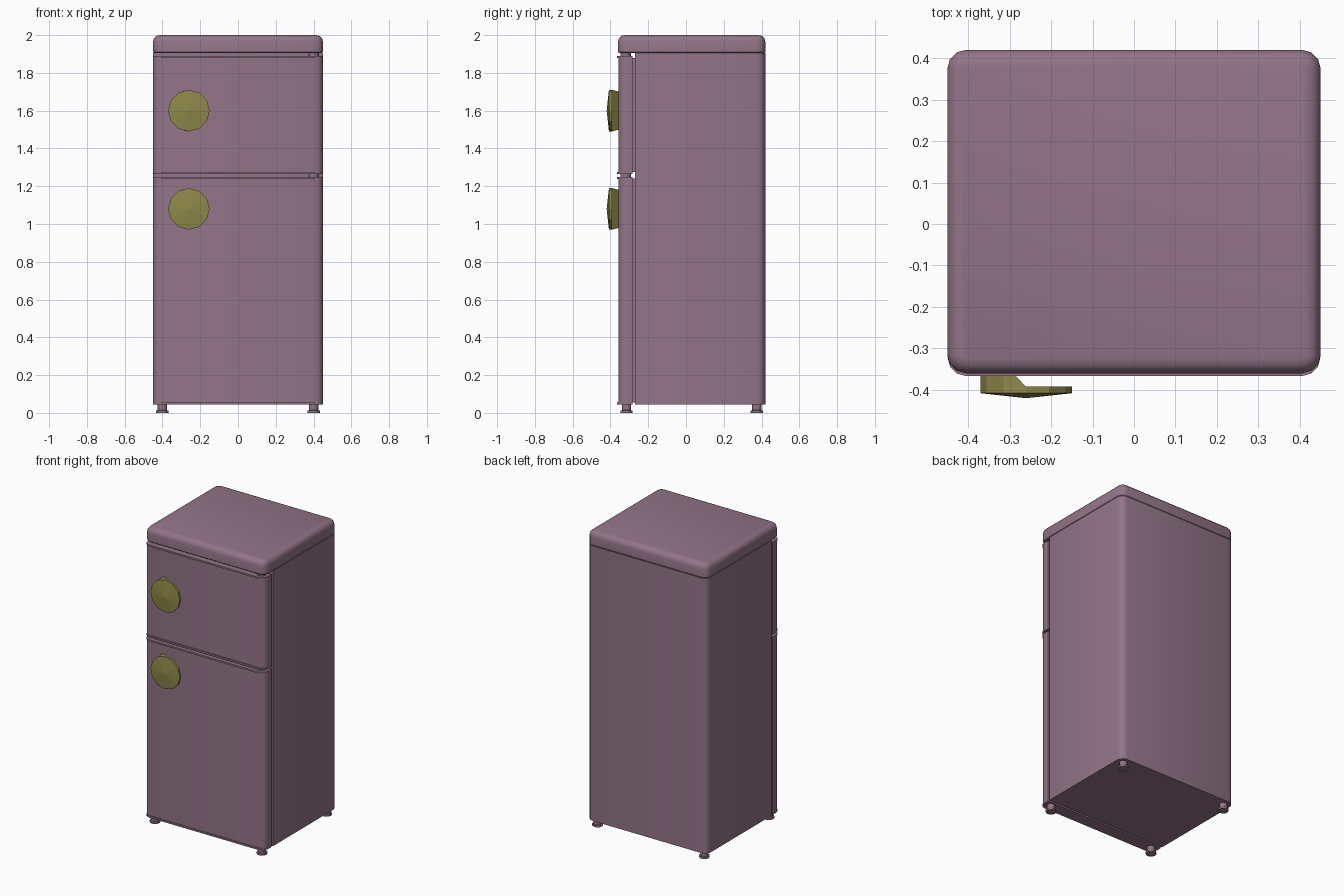
import bpy, bmesh, math

if "Cube" in bpy.data.objects:
    bpy.data.objects.remove(bpy.data.objects["Cube"])


def material(name, rgb):
    m = bpy.data.materials.new(name)
    m.diffuse_color = (*rgb, 1)
    m.use_nodes = True
    m.node_tree.nodes["Principled BSDF"].inputs["Base Color"].default_value = m.diffuse_color
    return m


MAUVE = material("mauve enamel", (0.29, 0.178, 0.245))
OLIVE = material("olive brass", (0.275, 0.25, 0.068))


def finish(name, rings, mat, smooth=True):
    """Skin a stack of equal-length rings and cap both ends."""
    bm = bmesh.new()
    loops = [[bm.verts.new(p) for p in r] for r in rings]
    n = len(loops[0])
    for a, b in zip(loops, loops[1:]):
        for i in range(n):
            j = (i + 1) % n
            bm.faces.new((a[i], a[j], b[j], b[i]))
    bm.faces.new(loops[0][::-1])
    bm.faces.new(loops[-1])
    bmesh.ops.remove_doubles(bm, verts=bm.verts, dist=1e-5)
    bmesh.ops.recalc_face_normals(bm, faces=bm.faces)
    me = bpy.data.meshes.new(name)
    bm.to_mesh(me)
    bm.free()
    me.materials.append(mat)
    ob = bpy.data.objects.new(name, me)
    bpy.context.collection.objects.link(ob)
    if smooth:
        bpy.ops.object.select_all(action='DESELECT')
        ob.select_set(True)
        bpy.context.view_layer.objects.active = ob
        bpy.ops.object.shade_smooth_by_angle(angle=math.radians(35))
    return ob


def plan(hx, y0, y1, rf, rb, z, inset=0.0, seg=3):
    """Rounded rectangle seen from above: rf front radius, rb back radius."""
    pts = []
    for sx, yc, sy, r, start in ((1, y1, 1, rb, 0), (-1, y1, 1, rb, 90),
                                 (-1, y0, -1, rf, 180), (1, y0, -1, rf, 270)):
        q = max(r - inset, 0.0005)
        cx, cy = sx * (hx - inset - q), yc - sy * (inset + q)
        for k in range(seg + 1):
            a = math.radians(start + 90 * k / seg)
            pts.append((cx + q * math.cos(a), cy + q * math.sin(a), z))
    return pts


def slab(name, hx, y0, y1, rf, rb, layers):
    return finish(name, [plan(hx, y0, y1, rf, rb, z, i) for z, i in layers], MAUVE)


def turned(name, x, y, profile, n=12):
    rings = [[(x + r * math.cos(2 * math.pi * k / n),
               y + r * math.sin(2 * math.pi * k / n), z) for k in range(n)]
             for z, r in profile]
    return finish(name, rings, MAUVE)


# cabinet and overhanging rounded top
slab("cabinet", 0.45, -0.27, 0.42, 0.001, 0.045, [(0.045, 0), (1.905, 0)])
R = 0.035
dome = [(2.0 - R + R * math.sin(math.radians(a)), R * (1 - math.cos(math.radians(a))))
        for a in (0, 30, 60, 90)]
slab("top_cap", 0.45, -0.36, 0.42, 0.045, 0.045, [(1.905, 0.006), (1.911, 0)] + dome)

# doors with gaskets and front trim lips
for label, z0, z1 in (("lower", 0.045, 1.25), ("upper", 1.265, 1.89)):
    slab(label + "_door", 0.45, -0.358, -0.283, 0.04, 0.001, [(z0, 0), (z1, 0)])
    slab(label + "_gasket", 0.44, -0.285, -0.268, 0.001, 0.001,
         [(z0 + 0.01, 0), (z1 - 0.01, 0)])
    for end, z in (("bottom", z0), ("top", z1 - 0.011)):
        slab(f"{label}_{end}_trim", 0.449, -0.366, -0.3, 0.042, 0.001,
             [(z, 0), (z + 0.011, 0)])

# hinges: bracket plate plus pin in each gap
for label, z in (("middle", 1.2575), ("top", 1.8975)):
    turned(label + "_hinge_pin", 0.40, -0.32, [(z - 0.01, 0.028), (z + 0.01, 0.028)])

# feet
for sx, side in ((-1, "left"), (1, "right")):
    for y, end in ((-0.315, "front"), (0.375, "back")):
        turned(f"{end}_{side}_foot", sx * 0.40, y,
               [(0, 0.033), (0.012, 0.033), (0.014, 0.025), (0.05, 0.025)])

# handles: shallow-coned twelve-sided disc on a sloped half-disc mount
HR, HX = 0.11, -0.26
for label, hz in (("lower", 1.08), ("upper", 1.60)):
    def ring(y, r):
        return [(HX + r * math.cos(math.radians(30 * k)), y,
                 hz + r * math.sin(math.radians(30 * k))) for k in range(12)]
    finish(label + "_handle_disc",
           [ring(-0.392, HR), ring(-0.408, HR), ring(-0.42, 0.0001)], OLIVE, False)
    arc = [(HR * math.cos(math.radians(30 * k)), HR * math.sin(math.radians(30 * k)))
           for k in range(3, 10)]
    front = [(HX + x, -0.393, hz + z) for x, z in arc]
    cut = -0.035   # chord where the mount meets the door
    back = [(HX + min(x, cut), -0.356, hz + (z if x < cut else math.copysign(0.101, z)))
            for x, z in arc]
    finish(label + "_handle_mount", [front, back], OLIVE, False)
